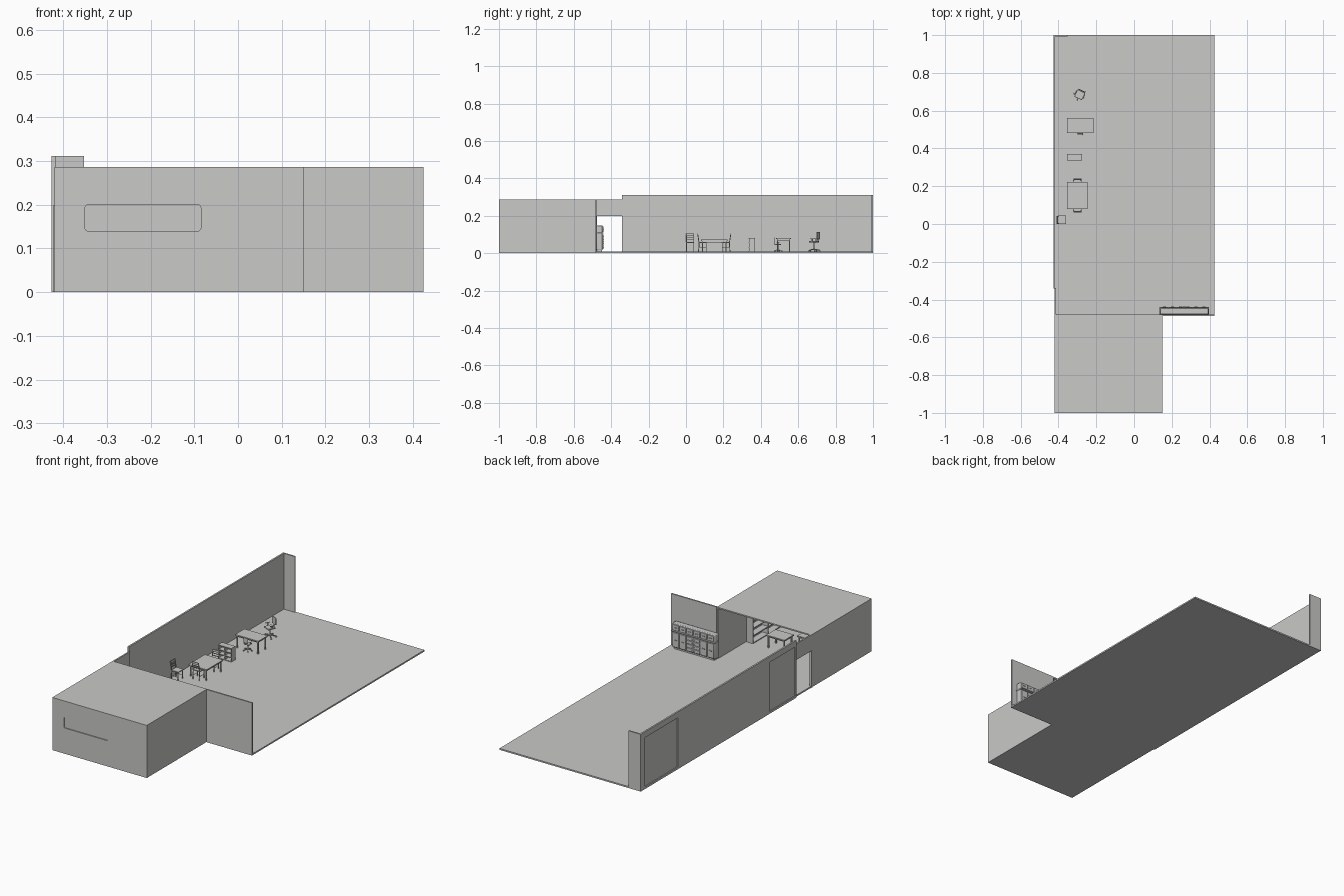
import bpy, bmesh, math
from mathutils import Matrix, Vector

if "Cube" in bpy.data.objects:
    bpy.data.objects.remove(bpy.data.objects["Cube"])

mat = bpy.data.materials.new("plain grey")
mat.diffuse_color = (0.588, 0.588, 0.58, 1)
mat.use_nodes = True
mat.node_tree.nodes["Principled BSDF"].inputs["Base Color"].default_value = mat.diffuse_color
I = Matrix.Identity(4)


def finish(name, bm, bevel=0.0, smooth=False):
    me = bpy.data.meshes.new(name)
    bm.to_mesh(me)
    bm.free()
    me.materials.append(mat)
    ob = bpy.data.objects.new(name, me)
    bpy.context.collection.objects.link(ob)
    if bevel:
        m = ob.modifiers.new("soft_edges", 'BEVEL')
        m.width, m.segments = bevel, 2
    if smooth:
        bpy.context.view_layer.objects.active = ob
        bpy.ops.object.select_all(action='DESELECT')
        ob.select_set(True)
        bpy.ops.object.shade_smooth_by_angle(angle=math.radians(35))
    return ob


def add_box(bm, x0, x1, y0, y1, z0, z1, M=I):
    T = Matrix.Translation(((x0 + x1) / 2, (y0 + y1) / 2, (z0 + z1) / 2))
    S = Matrix.Diagonal((x1 - x0, y1 - y0, z1 - z0, 1))
    return bmesh.ops.create_cube(bm, size=1, matrix=M @ T @ S)["verts"]


def add_rod(bm, a, b, r, M=I, r2=None, n=10):
    a, b = Vector(a), Vector(b)
    rot = (b - a).to_track_quat('Z', 'Y').to_matrix().to_4x4()
    bmesh.ops.create_cone(bm, cap_ends=True, segments=n, radius1=r, radius2=r if r2 is None else r2,
                          depth=(b - a).length, matrix=M @ Matrix.Translation((a + b) / 2) @ rot)


def box(name, *d, **kw):
    bm = bmesh.new()
    add_box(bm, *d)
    return finish(name, bm, **kw)


def place(x, y, deg=0):
    return Matrix.Translation((x, y, F)) @ Matrix.Rotation(math.radians(deg), 4, 'Z')


def cut(target, cutter):
    m = target.modifiers.new("recess", 'BOOLEAN')
    m.operation, m.solver, m.object = 'DIFFERENCE', 'EXACT', cutter
    cutter.hide_render = True
    bpy.context.view_layer.objects.active = target
    bpy.ops.object.modifier_apply(modifier=m.name)
    bpy.data.objects.remove(cutter)


F = 0.008  # floor level

# floors
box("main_floor", -0.42, 0.425, -0.48, 1.0, 0, F)
box("annex_floor", -0.412, 0.142, -0.992, -0.48, 0, F)

# annex: front wall with rounded recessed window, side walls, roof
front = box("annex_front_wall", -0.42, 0.15, -1.0, -0.992, 0, 0.287)
bm = bmesh.new()
add_box(bm, -0.35, -0.085, -1.02, -0.995, 0.14, 0.2)
along = [e for e in bm.edges if abs((e.verts[0].co - e.verts[1].co).y) > 0.01]
bmesh.ops.bevel(bm, geom=along, offset=0.007, segments=4, affect='EDGES', profile=0.5)
cut(front, finish("window_cutter", bm))
box("annex_left_wall", -0.42, -0.412, -0.992, -0.485, 0, 0.287)
box("annex_right_wall", 0.142, 0.15, -0.992, -0.48, 0, 0.287)
box("annex_roof", -0.412, 0.142, -0.992, -0.48, 0.28, 0.287)
box("partition_wall", 0.15, 0.425, -0.487, -0.479, 0, 0.287)

# doorway with lintel and jamb
box("door_lintel", -0.42, -0.412, -0.485, -0.34, 0.2, 0.287)
box("door_jamb", -0.422, -0.41, -0.485, -0.477, 0, 0.2)
box("door_threshold", -0.42, -0.41, -0.477, -0.345, 0, 0.006)

# tall left wall with two recessed outer panels, and the back corner return
wall = box("left_wall", -0.427, -0.418, -0.342, 1.0, 0, 0.312)
for y0, y1 in ((0.68, 0.965), (-0.33, -0.11)):
    cut(wall, box("panel_cutter", -0.45, -0.422, y0, y1, 0.012, 0.28))
box("back_return_wall", -0.418, -0.352, 0.992, 1.0, 0, 0.312)


def chair(name, x, y, deg):
    M = place(x, y, deg)
    bm = bmesh.new()
    add_box(bm, -0.022, 0.022, -0.02, 0.022, 0.046, 0.051, M)
    for s in (-1, 1):
        add_rod(bm, (s * 0.019, 0.019, 0), (s * 0.019, 0.019, 0.047), 0.0022, M)
        add_rod(bm, (s * 0.019, -0.022, 0), (s * 0.019, -0.019, 0.047), 0.0022, M)
        add_rod(bm, (s * 0.019, -0.019, 0.047), (s * 0.019, -0.027, 0.096), 0.0022, M)
        add_rod(bm, (s * 0.019, -0.02, 0.02), (s * 0.019, 0.019, 0.02), 0.0014, M)
    for z, h in ((0.064, 0.003), (0.075, 0.003), (0.085, 0.012)):
        yb = -0.019 - (z - 0.047) * 0.16
        add_box(bm, -0.02, 0.02, yb - 0.0025, yb + 0.001, z, z + h, M)
    finish(name, bm, smooth=True)


def table(name, x0, x1, y0, y1, h, leg=0.003):
    bm = bmesh.new()
    add_box(bm, x0, x1, y0, y1, F + h - 0.006, F + h)
    i = 0.008
    add_box(bm, x0 + i, x1 - i, y0 + i, y1 - i, F + h - 0.014, F + h - 0.005)
    for x in (x0 + i, x1 - i):
        for y in (y0 + i, y1 - i):
            add_box(bm, x - leg, x + leg, y - leg, y + leg, F, F + h - 0.005)
    finish(name, bm)


def office_chair(name, x, y, deg, k=1.0):
    M = place(x, y, deg) @ Matrix.Scale(k, 4)
    bm = bmesh.new()
    for n in range(5):  # star foot with castors
        a = math.tau * n / 5 + 0.3
        c, s = math.cos(a), math.sin(a)
        add_rod(bm, (0, 0, 0.014), (0.03 * c, 0.03 * s, 0.008), 0.003, M, 0.002)
        add_rod(bm, (0.03 * c - 0.003 * s, 0.03 * s + 0.003 * c, 0.004),
                (0.03 * c + 0.003 * s, 0.03 * s - 0.003 * c, 0.004), 0.004, M)
    add_rod(bm, (0, 0, 0.01), (0, 0, 0.05), 0.0028, M)
    add_rod(bm, (0, -0.005, 0.049), (0, -0.024, 0.053), 0.002, M)
    add_rod(bm, (0, -0.023, 0.052), (0, -0.024, 0.085), 0.002, M)
    for s in (-1, 1):  # arms
        add_box(bm, s * 0.024 - 0.002, s * 0.024 + 0.002, -0.012, 0.012, 0.068, 0.071, M)
        add_box(bm, s * 0.023 - 0.0015, s * 0.023 + 0.0015, -0.003, 0.003, 0.052, 0.069, M)
    finish(name + "_frame", bm, smooth=True)
    bm = bmesh.new()
    add_box(bm, -0.022, 0.022, -0.02, 0.022, 0.049, 0.056, M)
    add_box(bm, -0.019, 0.019, -0.026, -0.021, 0.066, 0.106, M)
    finish(name + "_cushions", bm, bevel=0.002, smooth=True)


# dining set
chair("corner_chair", -0.382, 0.022, -90)
table("dining_table", -0.355, -0.245, 0.08, 0.222, 0.064)
chair("front_chair", -0.3, 0.089, 0)
chair("rear_chair", -0.3, 0.213, 180)

# low cabinet with shelves
bm = bmesh.new()
add_box(bm, -0.355, -0.275, 0.365, 0.37, F, 0.082)
for x in (-0.355, -0.317, -0.279):
    add_box(bm, x, x + 0.004, 0.337, 0.366, F, 0.08)
for z in (F, 0.03, 0.054, 0.078):
    add_box(bm, -0.355, -0.275, 0.335, 0.367, z, z + 0.004)
finish("low_cabinet", bm)

# desk and office chairs
table("desk", -0.355, -0.215, 0.482, 0.562, 0.074)
office_chair("desk_chair", -0.285, 0.492, 0, 0.72)
office_chair("office_chair", -0.287, 0.685, 155, 1.0)

# sideboard against the partition: body, plinth, fronts and handles
box("sideboard_body", 0.137, 0.395, -0.478, -0.446, 0.016, 0.148, bevel=0.004, smooth=True)
box("sideboard_top", 0.135, 0.397, -0.479, -0.44, 0.104, 0.11, bevel=0.002, smooth=True)
box("sideboard_plinth", 0.145, 0.388, -0.474, -0.45, F, 0.017)
fronts, handles = bmesh.new(), bmesh.new()


def drawer(x0, x1, z0, z1, upright=False):
    add_box(fronts, x0 + 0.002, x1 - 0.002, -0.448, -0.441, z0 + 0.0015, z1 - 0.0015)
    c, z = (x0 + x1) / 2, (z0 + z1) / 2
    add_rod(handles, (c - 0.008, -0.4395, z), (c + 0.008, -0.4395, z), 0.0015)


for n in range(6):
    drawer(0.14 + 0.042 * n, 0.182 + 0.042 * n, 0.113, 0.145)
for x in (0.14, 0.182, 0.308, 0.35):
    drawer(x, x + 0.042, 0.02, 0.102)
for n in range(4):
    drawer(0.225, 0.307, 0.02 + 0.0205 * n, 0.0405 + 0.0205 * n)
finish("sideboard_fronts", fronts, bevel=0.0015, smooth=True)
finish("sideboard_handles", handles, smooth=True)

# annex furniture: shelving and two tables
bm = bmesh.new()
add_box(bm, 0.136, 0.14, -0.985, -0.72, F, 0.25)
for y in (-0.985, -0.855, -0.724):
    add_box(bm, 0.1, 0.137, y, y + 0.004, F, 0.25)
for n in range(7):
    add_box(bm, 0.1, 0.137, -0.982, -0.722, F + 0.0395 * n, F + 0.0395 * n + 0.005)
finish("annex_shelving", bm)
table("annex_table", -0.09, 0.02, -0.8, -0.72, 0.07)
table("annex_side_table", -0.16, -0.11, -0.87, -0.8, 0.07)
